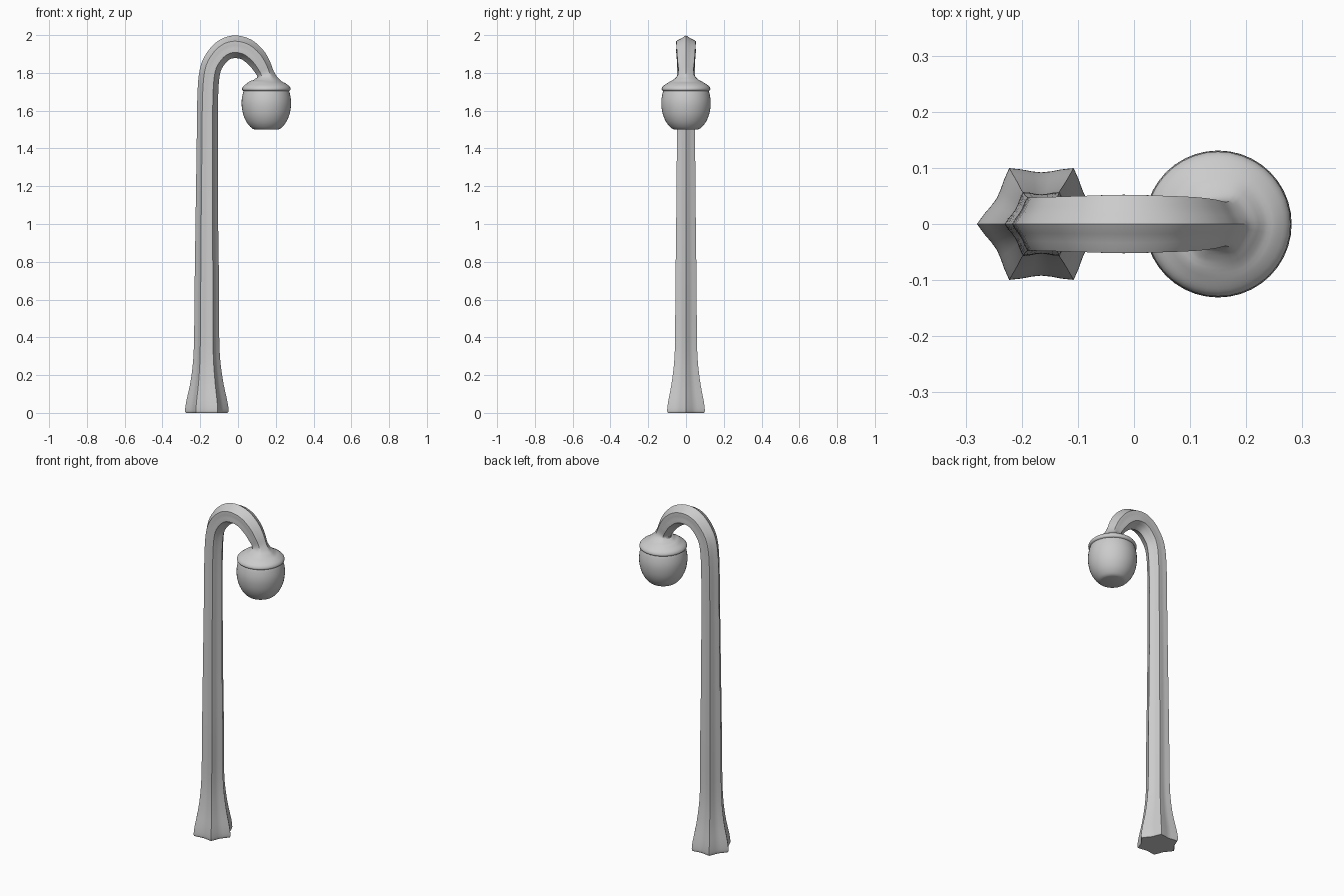
import bpy, bmesh
from math import sin, cos, pi, radians
from mathutils import Vector

if "Cube" in bpy.data.objects:
    bpy.data.objects.remove(bpy.data.objects["Cube"])


def loft(name, rings):
    """Skin a list of closed vertex rings and cap both ends."""
    bm = bmesh.new()
    loops = [[bm.verts.new(p) for p in r] for r in rings]
    for a, b in zip(loops, loops[1:]):
        n = len(a)
        for i in range(n):
            bm.faces.new((a[i], a[(i + 1) % n], b[(i + 1) % n], b[i]))
    bm.faces.new(loops[0])
    bm.faces.new(loops[-1])
    bmesh.ops.recalc_face_normals(bm, faces=bm.faces)
    mesh = bpy.data.meshes.new(name)
    bm.to_mesh(mesh)
    bm.free()
    obj = bpy.data.objects.new(name, mesh)
    bpy.context.collection.objects.link(obj)
    bpy.ops.object.select_all(action='DESELECT')
    bpy.context.view_layer.objects.active = obj
    obj.select_set(True)
    bpy.ops.object.shade_smooth_by_angle(angle=radians(35))
    return obj


def spline(pts, steps):
    """Catmull-Rom interpolation through stations of any dimension."""
    pts = [Vector(p) for p in pts]
    ext = [pts[0]] + pts + [pts[-1]]
    out = []
    for a, b, c, d in zip(ext, ext[1:], ext[2:], ext[3:]):
        for s in range(steps):
            t = s / steps
            out.append(0.5 * (2 * b + (c - a) * t + (2 * a - 5 * b + 4 * c - d) * t * t
                              + (3 * b - a - 3 * c + d) * t ** 3))
    return out + [pts[-1]]


def star_ring(st, tangent):
    """Six-ridged section with hollow sides, square to the path."""
    x, z, radius, hollow = st
    tx, tz = tangent
    side = Vector((tz, 0, -tx))
    ring = []
    for i in range(36):
        a = 2 * pi * i / 36
        r = radius * (1 - hollow * sin(pi * (i % 6) / 6))
        ring.append(Vector((x, 0, z)) + side * (r * cos(a)) + Vector((0, r * sin(a), 0)))
    return ring


# Ridged post, hooked arm and flared lamp cap: x, z, radius, side hollow
stations = [
    (-.165, 0, .110, .2), (-.165, .012, .115, .2), (-.165, .06, .109, .2),
    (-.165, .18, .084, .2), (-.166, .34, .068, .2), (-.165, .65, .065, .19),
    (-.165, 1.0, .060, .18), (-.163, 1.4, .056, .17), (-.160, 1.68, .055, .16),
    (-.148, 1.81, .055, .15), (-.118, 1.876, .056, .15), (-.072, 1.922, .058, .15),
    (-.018, 1.938, .060, .15), (.042, 1.925, .058, .15), (.092, 1.885, .055, .15),
    (.125, 1.838, .050, .14), (.146, 1.793, .046, .11), (.150, 1.767, .066, .05),
    (.150, 1.748, .097, .02), (.150, 1.730, .121, 0), (.150, 1.715, .129, 0),
    (.150, 1.706, .124, 0), (.150, 1.702, .112, 0)]
path = spline(stations, 4)
rings = []
for i, st in enumerate(path):
    d = path[min(i + 1, len(path) - 1)] - path[max(i - 1, 0)]
    rings.append(star_ring(st, Vector((d[0], d[1])).normalized()))
loft("post_and_arm", rings)

# Rounded globe with a flat underside
globe_profile = spline([
    (.116, 1.71), (.122, 1.70), (.130, 1.66), (.130, 1.62), (.121, 1.575),
    (.102, 1.535), (.078, 1.508), (.062, 1.50)], 3)
loft("lamp_globe", [[(.15 + r * cos(2 * pi * i / 40), r * sin(2 * pi * i / 40), z)
                     for i in range(40)] for r, z in globe_profile])
